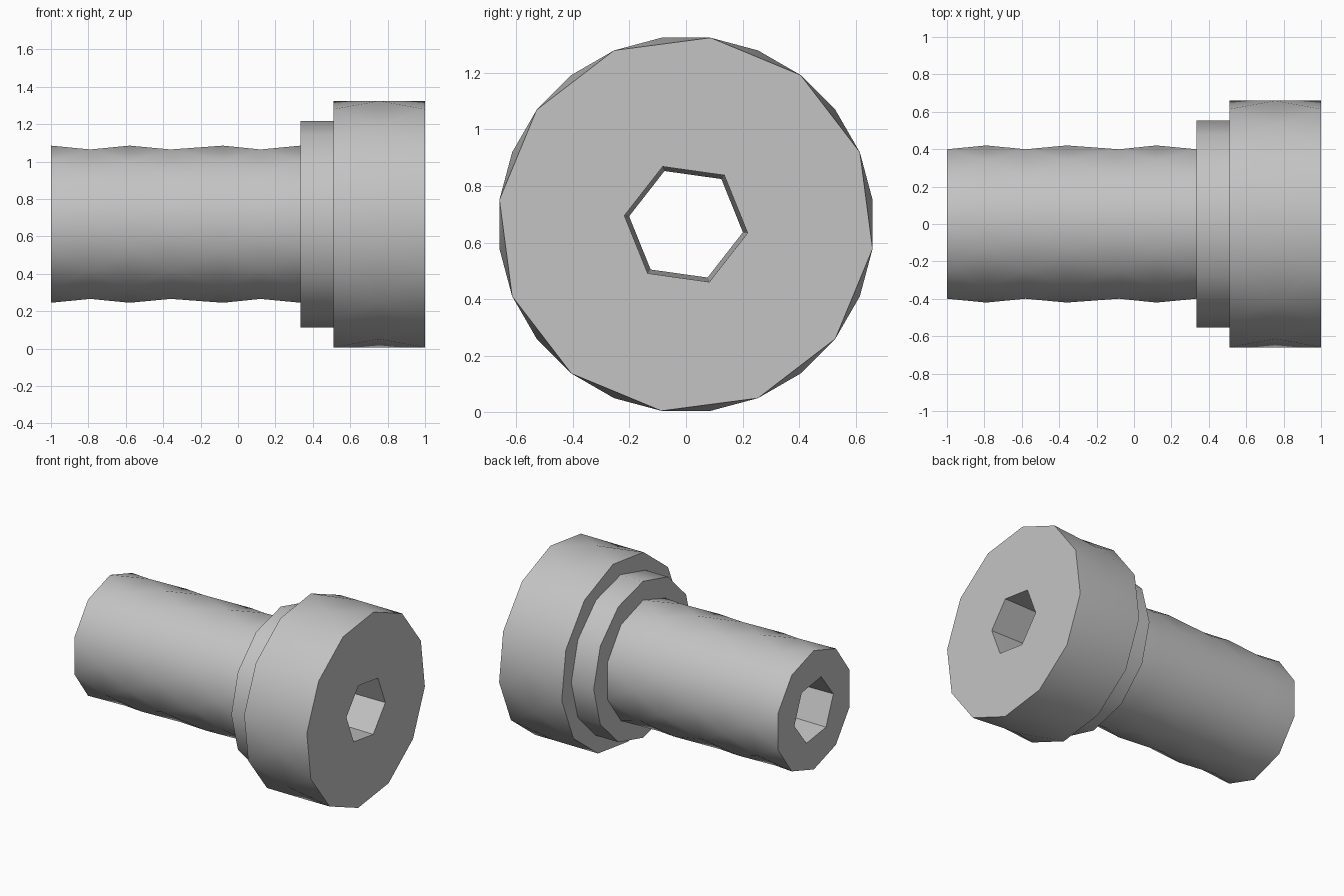
import bpy
import bmesh
from math import sin, cos, radians

cube = bpy.data.objects.get("Cube")
if cube:
    bpy.data.objects.remove(cube, do_unlink=True)

AXIS_Z = 0.665
bm = bmesh.new()


def ring(x, radius, sides, phase):
    """Polygon ring around the x axis; phase in degrees."""
    verts = []
    for i in range(sides):
        a = radians(phase + 360 * i / sides)
        verts.append(bm.verts.new((x, radius * cos(a), AXIS_Z + radius * sin(a))))
    return verts


def skin(a, b, twist):
    """Wall between two rings; twist is the sign of the phase change from a to b."""
    n = len(a)
    for i in range(n):
        j = (i + 1) % n
        if twist == 0:
            bm.faces.new((a[i], a[j], b[j], b[i]))
            continue
        if twist < 0:
            p, q = b, a
        else:
            p, q = a, b
        bm.faces.new((p[i], p[j], q[i]))
        bm.faces.new((q[i], p[j], q[j]))


def tube(stations, radius, sides, phase):
    """Faceted barrel whose every second ring is turned half a side."""
    half = 180 / sides
    rings = [ring(x, radius, sides, phase - half * (k % 2))
             for k, x in enumerate(stations)]
    for k in range(len(rings) - 1):
        skin(rings[k], rings[k + 1], -1 if k % 2 == 0 else 1)
    return rings[0], rings[-1]


def loop_edges(verts):
    n = len(verts)
    return [bm.edges.get((verts[i], verts[(i + 1) % n])) for i in range(n)]


def flat_annulus(outer, inner):
    bmesh.ops.triangle_fill(bm, use_beauty=True, use_dissolve=False,
                            edges=loop_edges(outer) + loop_edges(inner))


# Shank and head are faceted barrels, the collar is a plain prism
shank_end, shank_root = tube((-1, -0.79, -0.58, -0.36, -0.08, 0.12, 0.335), 0.42, 10, 18)
head_back, head_front = tube((0.51, 0.755, 1), 0.665, 12, 22.5)
collar_back = ring(0.335, 0.553, 12, 0)
collar_front = ring(0.51, 0.553, 12, 0)
skin(collar_back, collar_front, 0)

# Hexagonal bore, slightly tighter in the middle
bore = [ring(x, r, 6, 52) for x, r in ((-1, 0.22), (0, 0.203), (1, 0.22))]
for a, b in zip(bore, bore[1:]):
    skin(a, b, 0)

# Flat shoulders and ends
flat_annulus(shank_end, bore[0])
flat_annulus(collar_back, shank_root)
flat_annulus(head_back, collar_front)
flat_annulus(head_front, bore[-1])

bmesh.ops.recalc_face_normals(bm, faces=bm.faces)
mesh = bpy.data.meshes.new("stepped_bushing")
bm.to_mesh(mesh)
bm.free()
obj = bpy.data.objects.new("stepped_bushing", mesh)
bpy.context.collection.objects.link(obj)

# Plain grey metal
color = (0.55, 0.55, 0.55, 1)
mat = bpy.data.materials.new("light_grey")
mat.use_nodes = True
mat.diffuse_color = color
for node in mat.node_tree.nodes:
    if node.type == "BSDF_PRINCIPLED":
        node.inputs["Base Color"].default_value = color
mesh.materials.append(mat)

bpy.ops.object.select_all(action="DESELECT")
obj.select_set(True)
bpy.context.view_layer.objects.active = obj
bpy.ops.object.shade_smooth_by_angle(angle=radians(35))
